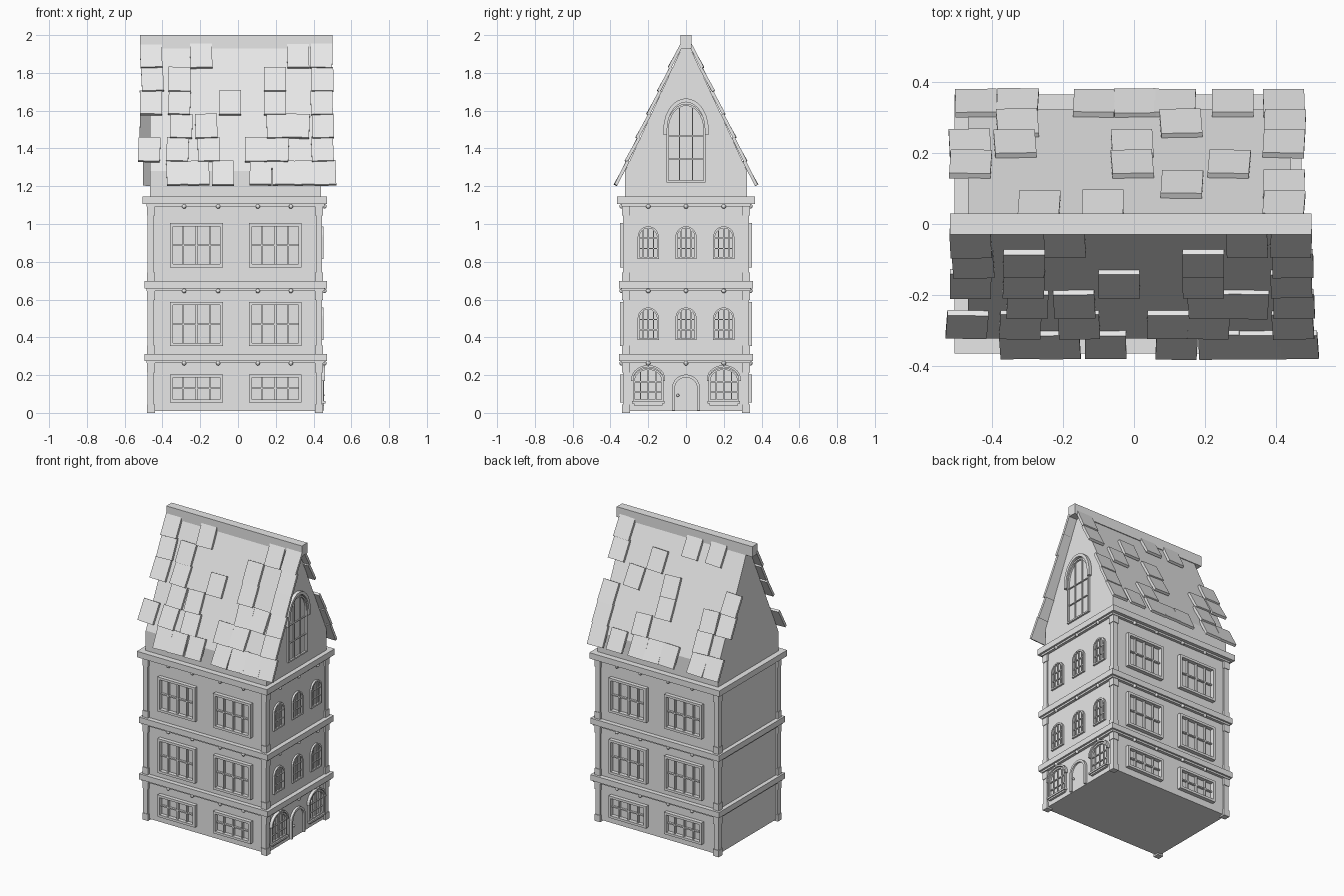
import bpy, bmesh, math, random
from mathutils import Matrix, Vector

random.seed(4)
if "Cube" in bpy.data.objects:
    bpy.data.objects.remove(bpy.data.objects["Cube"], do_unlink=True)

stone = bpy.data.materials.new("pale_grey")
stone.use_nodes = True
stone.diffuse_color = (0.8, 0.8, 0.8, 1)
stone.node_tree.nodes["Principled BSDF"].inputs["Base Color"].default_value = (0.8, 0.8, 0.8, 1)

WALL_Y, LEFT, RIGHT = 0.323, -0.467, 0.44
EAVES, PITCH = 1.28, 2.17
PEAK = EAVES + WALL_Y * PITCH


def finish(name, bm):
    bmesh.ops.recalc_face_normals(bm, faces=bm.faces)
    mesh = bpy.data.meshes.new(name)
    bm.to_mesh(mesh)
    bm.free()
    mesh.materials.append(stone)
    obj = bpy.data.objects.new(name, mesh)
    bpy.context.collection.objects.link(obj)
    return obj


def box(bm, x0, x1, y0, y1, z0, z1):
    mid = Vector((x0 + x1, y0 + y1, z0 + z1)) / 2
    size = (x1 - x0, y1 - y0, z1 - z0, 1)
    bmesh.ops.create_cube(bm, size=1, matrix=Matrix.Translation(mid) @ Matrix.Diagonal(size))


# Placement on a wall: u runs along it, d sticks out of it
def gable(u, d, z):
    return Vector((RIGHT + d, u, z))


def front(u, d, z):
    return Vector((u, -WALL_Y - d, z))


def back(u, d, z):
    return Vector((u, WALL_Y + d, z))


def bar(bm, place, u0, u1, z0, z1, depth):
    a, b = place(u0, -0.01, z0), place(u1, depth, z1)
    spans = [sorted(pair) for pair in zip(a, b)]
    box(bm, *spans[0], *spans[1], *spans[2])


def arch_line(u, half, z0, spring, top, steps=14):
    arc = [(u - half * math.cos(math.pi * i / steps),
            spring + (top - spring) * math.sin(math.pi * i / steps)) for i in range(steps + 1)]
    return [(u - half, z0)] + arc + [(u + half, z0)]


def arch_frame(bm, u, half, z0, spring, top, width, depth):
    outer = arch_line(u, half, z0, spring, top)
    inner = arch_line(u, half - width, z0, spring, top - width)
    rings = [[bm.verts.new(gable(p, d, z)) for p, z in line]
             for line, d in ((outer, -0.01), (outer, depth), (inner, depth), (inner, -0.01))]
    for i in range(len(outer) - 1):
        for k in range(4):
            a, b = rings[k], rings[(k + 1) % 4]
            bm.faces.new((a[i], a[i + 1], b[i + 1], b[i]))
    for end in (0, -1):
        bm.faces.new([ring[end] for ring in rings])


def arch_window(bm, u, half, z0, spring, top, cols, rails):
    arch_frame(bm, u, half, z0, spring, top, 0.01, 0.012)
    bar(bm, gable, u - half, u + half, z0, z0 + 0.01, 0.012)
    for i in range(1, cols):
        off = half * (2 * i / cols - 1)
        height = spring + (top - spring) * math.sqrt(1 - (off / half) ** 2)
        bar(bm, gable, u + off - 0.003, u + off + 0.003, z0, height - 0.004, 0.008)
    for z in rails:
        bar(bm, gable, u - half + 0.005, u + half - 0.005, z - 0.003, z + 0.003, 0.008)


def square_window(bm, place, u0, u1, z0, z1):
    e = 0.016
    for a, b in ((u0, u0 + e), (u1 - e, u1)):
        bar(bm, place, a, b, z0, z1, 0.026)
    for a, b in ((z0, z0 + e), (z1 - e, z1)):
        bar(bm, place, u0 + e, u1 - e, a, b, 0.026)
    for i in (1, 2, 3):
        m = u0 + (u1 - u0) * i / 4
        w = 0.006 if i == 2 else 0.004
        bar(bm, place, m - w, m + w, z0 + e, z1 - e, 0.016)
    m = (z0 + z1) / 2
    bar(bm, place, u0 + e, u1 - e, m - 0.004, m + 0.004, 0.014)


# House body: pentagon extruded along x
bm = bmesh.new()
profile = [(-WALL_Y, 0.01), (WALL_Y, 0.01), (WALL_Y, EAVES), (0, PEAK), (-WALL_Y, EAVES)]
face = bm.faces.new([bm.verts.new((LEFT, y, z)) for y, z in profile])
ext = bmesh.ops.extrude_face_region(bm, geom=[face])["geom"]
bmesh.ops.translate(bm, vec=(RIGHT - LEFT, 0, 0), verts=[v for v in ext if isinstance(v, bmesh.types.BMVert)])
# Extruding keeps the first face as the far gable
if face.is_valid and len(bm.faces) < 7:
    bm.faces.new([v for v in bm.verts if v.co.x < 0][:5])
finish("house_body", bm)

# Floor bands with a thin moulding beneath
BANDS = [(0.275, 0.313, 0), (0.658, 0.697, 0), (1.105, 1.145, 0.01)]
bm = bmesh.new()
for z0, z1, extra in BANDS:
    box(bm, -0.495 - extra, 0.471, -0.354 - extra, 0.354 + extra, z0, z1)
    box(bm, -0.485, 0.458, -0.342, 0.342, z0 - 0.012, z0)
finish("floor_bands", bm)

# Corner pillars with bases and capitals
bm = bmesh.new()
for x in (-0.461, 0.429):
    for y in (-0.317, 0.317):
        for bottom, top in ((0, 0.265), (0.313, 0.648), (0.697, 1.095)):
            box(bm, x - 0.017, x + 0.017, y - 0.017, y + 0.017, bottom, top)
            box(bm, x - 0.021, x + 0.021, y - 0.021, y + 0.021, bottom, bottom + 0.045)
            box(bm, x - 0.021, x + 0.021, y - 0.021, y + 0.021, top - 0.05, top)
finish("corner_pillars", bm)

# Round studs under the bands
bm = bmesh.new()
for z0, _, _ in BANDS:
    spots = [front(u, 0.018, z0 - 0.012) for u in (-0.285, -0.105, 0.105, 0.28)]
    spots += [back(u, 0.018, z0 - 0.012) for u in (-0.285, -0.105, 0.105, 0.28)]
    spots += [gable(u, 0.018, z0 - 0.012) for u in (-0.2, 0, 0.2)]
    for p in spots:
        bmesh.ops.create_uvsphere(bm, u_segments=10, v_segments=6, radius=0.012, matrix=Matrix.Translation(p))
finish("band_studs", bm)

# Rectangular windows on both long sides
for name, place in (("front_windows", front), ("back_windows", back)):
    bm = bmesh.new()
    for z0, z1 in ((0.055, 0.204), (0.353, 0.586), (0.771, 1.004)):
        for u0, u1 in ((-0.36, -0.08), (0.057, 0.337)):
            square_window(bm, place, u0, u1, z0, z1)
    finish(name, bm)

# Arched windows on the entrance gable
bm = bmesh.new()
for z in (0.385, 0.815):
    for u in (-0.2, 0, 0.2):
        arch_window(bm, u, 0.056, z, z + 0.115, z + 0.173, 4, (z + 0.055, z + 0.11))
finish("upper_arched_windows", bm)

bm = bmesh.new()
for u in (-0.2, 0.2):
    arch_window(bm, u, 0.08, 0.06, 0.175, 0.238, 4, (0.11, 0.165))
    arch_frame(bm, u, 0.09, 0.17, 0.178, 0.253, 0.011, 0.02)
    bar(bm, gable, u - 0.085, u + 0.085, 0.05, 0.062, 0.022)
    bar(bm, gable, u - 0.075, u + 0.075, 0.04, 0.05, 0.015)
finish("ground_arched_windows", bm)

bm = bmesh.new()
arch_window(bm, 0, 0.102, 1.22, 1.5, 1.636, 3, (1.345, 1.465))
arch_frame(bm, 0, 0.12, 1.47, 1.5, 1.665, 0.02, 0.022)
finish("gable_window", bm)

# Door with arched surround and knob
bm = bmesh.new()
arch_frame(bm, 0, 0.074, 0.012, 0.13, 0.203, 0.015, 0.016)
bm.faces.new([bm.verts.new(gable(u, 0.004, z)) for u, z in arch_line(0, 0.062, 0.012, 0.13, 0.19)])
bmesh.ops.create_uvsphere(bm, u_segments=10, v_segments=6, radius=0.008,
                          matrix=Matrix.Translation(gable(-0.043, 0.01, 0.093)))
finish("door", bm)

# Ridge beam
bm = bmesh.new()
box(bm, -0.518, 0.5, -0.029, 0.029, 1.93, 2.0)
finish("ridge_beam", bm)

# Scattered roof tiles: centre x of each tile, rows from eaves to ridge
FRONT_TILES = [(-0.32, -0.21, -0.08, 0.12, 0.24, 0.355, 0.46),
               (-0.47, -0.32, -0.155, 0.095, 0.21, 0.447),
               (-0.3, -0.168, 0.21, 0.32, 0.45),
               (-0.46, -0.31, -0.042, 0.195, 0.443),
               (-0.453, -0.31, 0.195, 0.447),
               (-0.46, -0.195, 0.318, 0.442)]
BACK_TILES = [(-0.445, -0.328, -0.112, 0.003, 0.115, 0.278, 0.422),
              (-0.328, 0.132, 0.425),
              (-0.462, -0.335, -0.005, 0.422),
              (-0.46, -0.005, 0.268),
              (0.135, 0.422),
              (-0.267, -0.088, 0.422)]
slope = math.atan(PITCH)
for name, side, rows in (("front_roof_tiles", -1, FRONT_TILES), ("back_roof_tiles", 1, BACK_TILES)):
    bm = bmesh.new()
    for row, xs in enumerate(rows):
        z = 1.264 + 0.124 * row
        for x in xs:
            a = slope - math.radians(random.uniform(2, 5))
            down = Vector((0, side * math.cos(a), -math.sin(a)))
            normal = Vector((0, side * math.sin(a), math.cos(a)))
            centre = Vector((x, side * (PEAK - z) / PITCH, z)) + normal * 0.011
            basis = Matrix((Vector((1, 0, 0)), down, normal)).transposed().to_4x4()
            turn = Matrix.Rotation(math.radians(random.uniform(-2.5, 2.5)), 4, "Z")
            bmesh.ops.create_cube(bm, size=1, matrix=Matrix.Translation(centre) @ basis @ turn
                                  @ Matrix.Diagonal((0.116, 0.142, 0.017, 1)))
    finish(name, bm)
